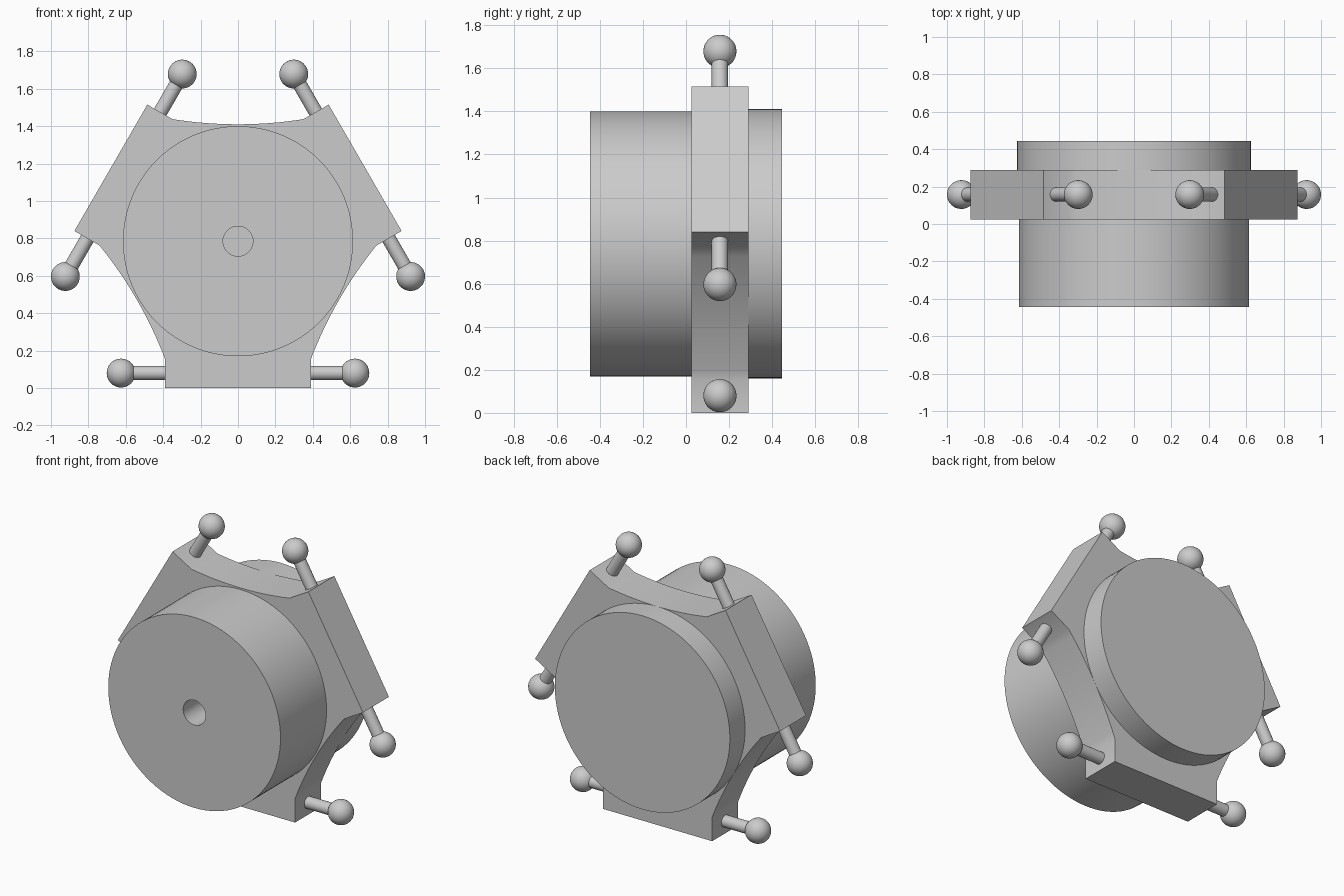
import bpy, bmesh
from math import radians
from mathutils import Matrix, Vector

HUB_Z = 0.785      # height of the shared axis
PLATE_Y = (0.025, 0.29)
PIN_Y = sum(PLATE_Y) / 2
AXIS = Vector((0, 0, HUB_Z))

cube = bpy.data.objects.get("Cube")
if cube:
    bpy.data.objects.remove(cube, do_unlink=True)


def finish(name, bm, smooth=True):
    """Turn a bmesh into a shaded object."""
    bmesh.ops.recalc_face_normals(bm, faces=bm.faces)
    mesh = bpy.data.meshes.new(name)
    bm.to_mesh(mesh)
    bm.free()
    obj = bpy.data.objects.new(name, mesh)
    bpy.context.collection.objects.link(obj)
    if smooth:
        bpy.ops.object.select_all(action='DESELECT')
        obj.select_set(True)
        bpy.context.view_layer.objects.active = obj
        bpy.ops.object.shade_smooth_by_angle(angle=radians(30))
    return obj


def lathe(name, profile, steps=96):
    """Revolve (radius, y) points around the hub axis."""
    bm = bmesh.new()
    verts = [bm.verts.new((r, y, HUB_Z)) for r, y in profile]
    edges = [bm.edges.new(pair) for pair in zip(verts, verts[1:])]
    bmesh.ops.spin(bm, geom=verts + edges, cent=AXIS, axis=(0, 1, 0),
                   angle=radians(360), steps=steps)
    bmesh.ops.remove_doubles(bm, verts=bm.verts, dist=0.0001)
    return finish(name, bm)


# Front drum with a central bore, and the shallower back drum
lathe("front_drum", [(0, 0.0), (0.08, 0.0), (0.08, -0.445),
                     (0.615, -0.445), (0.615, 0.05), (0, 0.05)])
lathe("back_drum", [(0, 0.26), (0.625, 0.26), (0.625, 0.445), (0, 0.445)])

# Three-armed plate: one foot plus one hollowed edge, repeated every third turn
HALF, NECK, WAIST = 0.39, 0.63, 0.625
turn = Matrix.Rotation(radians(-120), 3, 'Y')
start = Vector((HALF, 0, -NECK))
end = turn @ Vector((-HALF, 0, -NECK))
outward = (start + end).normalized()
sag = (start + end).length / 2 - WAIST
segment = [Vector((-HALF, 0, -HUB_Z)), Vector((HALF, 0, -HUB_Z))]
STEPS = 16
for i in range(STEPS + 1):
    t = i / STEPS
    segment.append(start.lerp(end, t) - outward * sag * 4 * t * (1 - t))

bm = bmesh.new()
outline = []
for k in range(3):
    spin = Matrix.Rotation(radians(-120 * k), 3, 'Y')
    outline += [bm.verts.new(spin @ p + AXIS + Vector((0, PLATE_Y[0], 0)))
                for p in segment]
face = bm.faces.new(outline)
extruded = bmesh.ops.extrude_face_region(bm, geom=[face], use_keep_orig=True)
bmesh.ops.translate(
    bm, vec=(0, PLATE_Y[1] - PLATE_Y[0], 0),
    verts=[v for v in extruded["geom"] if isinstance(v, bmesh.types.BMVert)])
finish("arm_plate", bm)

# Ball-ended pins on both sides of every arm
PIN_DROP = 0.08 - HUB_Z
for k, arm in enumerate(("bottom", "left", "right")):
    spin = (Matrix.Translation(AXIS)
            @ Matrix.Rotation(radians(-120 * k), 4, 'Y'))
    for side, label in ((1, "a"), (-1, "b")):
        bm = bmesh.new()
        place = spin @ Matrix.Translation((side * 0.48, PIN_Y, PIN_DROP))
        bmesh.ops.create_cone(
            bm, cap_ends=True, segments=32, radius1=0.038, radius2=0.038,
            depth=0.26, matrix=place @ Matrix.Rotation(radians(90), 4, 'Y'))
        finish(f"{arm}_pin_{label}", bm)

        bm = bmesh.new()
        place = spin @ Matrix.Translation((side * 0.625, PIN_Y, PIN_DROP))
        bmesh.ops.create_uvsphere(bm, u_segments=32, v_segments=20,
                                  radius=0.077, matrix=place)
        finish(f"{arm}_ball_{label}", bm)
